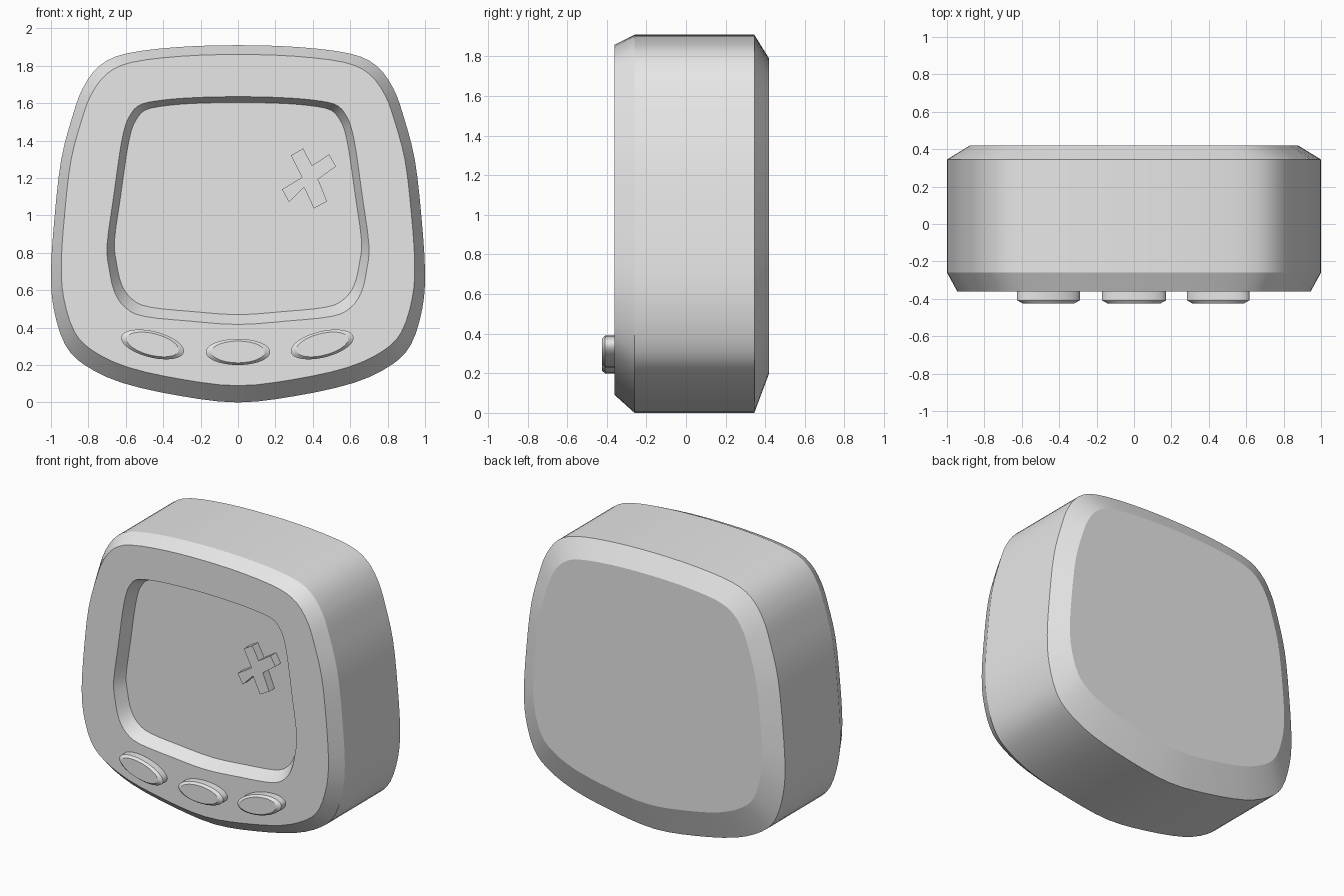
import bpy, bmesh, math
from mathutils import Vector

if "Cube" in bpy.data.objects:
    bpy.data.objects.remove(bpy.data.objects["Cube"])

grey = bpy.data.materials.new("plain grey")
grey.use_nodes = True
grey.diffuse_color = (0.8, 0.8, 0.8, 1)
grey.node_tree.nodes["Principled BSDF"].inputs["Base Color"].default_value = (0.8, 0.8, 0.8, 1)


def smooth_loop(half, steps=3):
    """Mirror a half outline (top to bottom) and round it with a spline."""
    pts = [Vector(p) for p in half]
    pts += [Vector((-p.x, p.y)) for p in reversed(pts[1:-1])]
    n, out = len(pts), []
    for i in range(n):
        a, b, c, d = (pts[(i + k) % n] for k in (-1, 0, 1, 2))
        for s in range(steps):
            t = s / steps
            out.append(0.5 * (2 * b + (c - a) * t + (2 * a - 5 * b + 4 * c - d) * t * t
                              + (3 * b - a - 3 * c + d) * t ** 3))
    return out


def scaled(loop, sx, sz, z_from, z_to):
    return [Vector((p.x * sx, (p.y - z_from) * sz + z_to)) for p in loop]


def loft(name, sections):
    """Skin a stack of (y, outline) sections and cap both ends."""
    bm = bmesh.new()
    rings = [[bm.verts.new((p.x, y, p.y)) for p in loop] for y, loop in sections]
    n = len(rings[0])
    for r, s in zip(rings, rings[1:]):
        for i in range(n):
            j = (i + 1) % n
            bm.faces.new((r[i], r[j], s[j], s[i]))
    bm.faces.new(rings[0])
    bm.faces.new(rings[-1])
    bmesh.ops.recalc_face_normals(bm, faces=bm.faces)
    mesh = bpy.data.meshes.new(name)
    bm.to_mesh(mesh)
    bm.free()
    mesh.materials.append(grey)
    mesh.shade_smooth()
    mesh.set_sharp_from_angle(angle=math.radians(20))
    obj = bpy.data.objects.new(name, mesh)
    bpy.context.collection.objects.link(obj)
    return obj


# Body with chamfered edges and a sunken screen
shell = smooth_loop([(0, 1.91), (.32, 1.9), (.6, 1.865), (.74, 1.8), (.83, 1.68),
                     (.885, 1.53), (.945, 1.3), (.98, 1.0), (1, .7), (.985, .5),
                     (.925, .31), (.82, .2), (.62, .105), (.31, .035), (0, 0)])
opening = smooth_loop([(0, 1.635), (.27, 1.628), (.45, 1.61), (.535, 1.585), (.58, 1.53),
                       (.605, 1.47), (.63, 1.35), (.665, 1.1), (.7, .845), (.69, .72),
                       (.66, .59), (.6, .505), (.5, .46), (.26, .435), (0, .417)])
FRONT, FLOOR = -0.36, -0.28
loft("body", [
    (0.42, scaled(shell, .877, .832, .955, .995)),
    (0.345, shell),
    (-0.26, shell),
    (FRONT, scaled(shell, .945, .927, .955, .975)),
    (FRONT, opening),
    (FLOOR, scaled(opening, .943, .932, 1.026, 1.037)),
])

# Tilted cross raised from the screen
cross = [Vector(p) for p in (
    (.283, 1.321), (.348, 1.358), (.396, 1.267), (.487, 1.326), (.524, 1.262), (.428, 1.193),
    (.476, 1.075), (.406, 1.037), (.353, 1.15), (.273, 1.07), (.235, 1.139), (.342, 1.203))]
loft("screen_cross", [(FLOOR + 0.01, cross), (FLOOR - 0.06, cross)])


# Three oval buttons below the screen
def oval(cx, cz, tilt, scale, count=48):
    c, s = math.cos(tilt), math.sin(tilt)
    out = []
    for i in range(count):
        a = math.tau * i / count
        u, v = .172 * scale * math.cos(a), .07 * scale * math.sin(a)
        out.append(Vector((cx + u * c - v * s, cz + u * s + v * c)))
    return out


for name, x, z, tilt in (("right_button", -.457, .31, -14), ("middle_button", 0, .27, 0),
                         ("left_button", .45, .31, 14)):
    t = math.radians(tilt)
    loft(name, [(FRONT + 0.01, oval(x, z, t, 1)), (-0.408, oval(x, z, t, 1)),
                (-0.424, oval(x, z, t, .83))])
